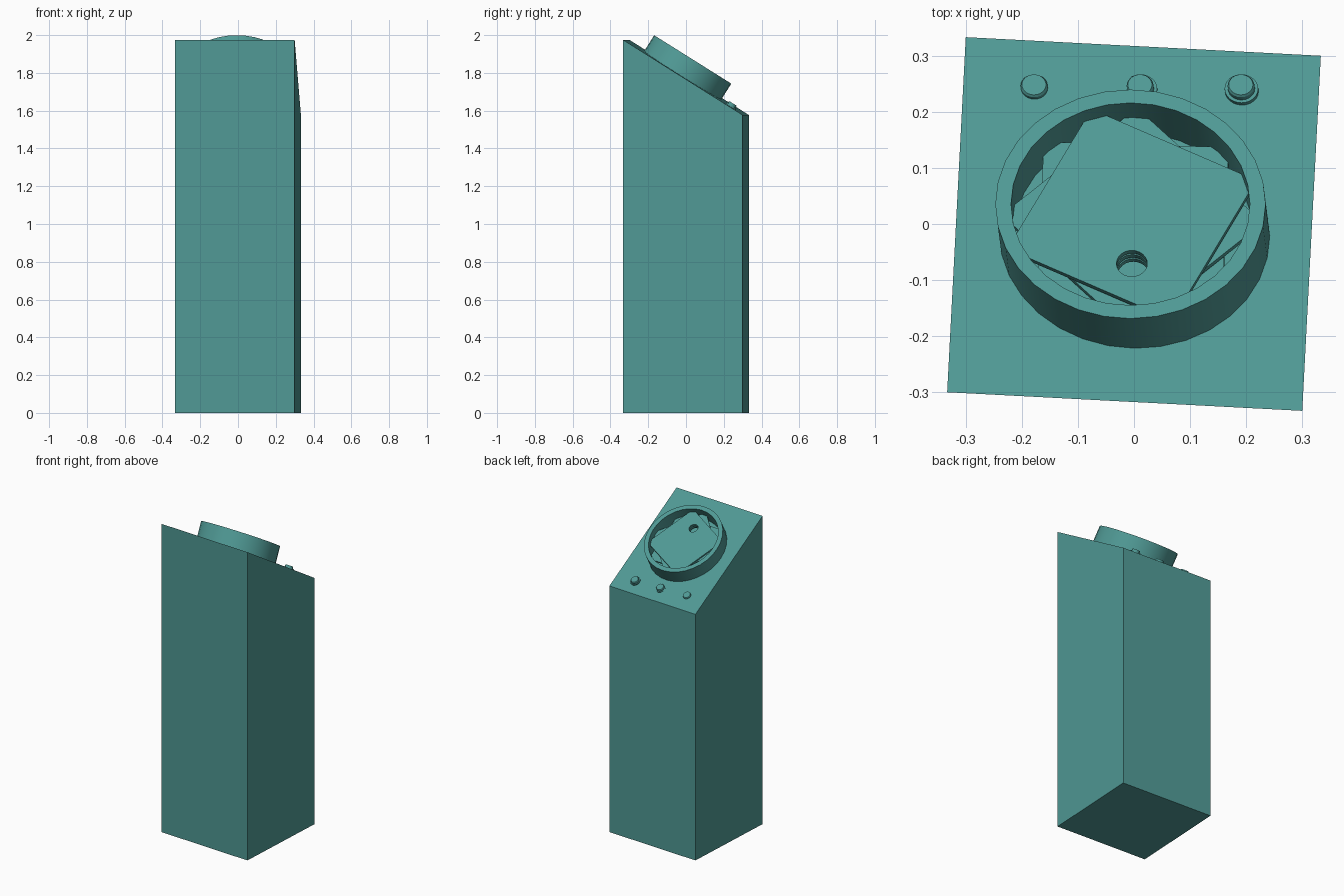
import bpy, bmesh, math
from mathutils import Matrix, Vector

if "Cube" in bpy.data.objects:
    bpy.data.objects.remove(bpy.data.objects["Cube"], do_unlink=True)

teal = bpy.data.materials.new("teal")
teal.use_nodes = True
TEAL = (0.08, 0.32, 0.30, 1)
teal.diffuse_color = TEAL
teal.node_tree.nodes["Principled BSDF"].inputs["Base Color"].default_value = TEAL

# Frame of the sloping control panel: across, down the slope, outwards
SLOPE = math.radians(32.1)
s, c = math.sin(SLOPE), math.cos(SLOPE)
PANEL = Matrix(((1, 0, -0.07, 0.0005),
                (0, c, s, -0.016),
                (0, -s, c, 1.789),
                (0, 0, 0, 1)))


def finish(name, bm, matrix, smooth=False):
    bm.transform(matrix)
    bmesh.ops.recalc_face_normals(bm, faces=bm.faces)
    mesh = bpy.data.meshes.new(name)
    bm.to_mesh(mesh)
    bm.free()
    mesh.materials.append(teal)
    obj = bpy.data.objects.new(name, mesh)
    bpy.context.collection.objects.link(obj)
    bpy.ops.object.select_all(action="DESELECT")
    bpy.context.view_layer.objects.active = obj
    obj.select_set(True)
    if smooth:
        bpy.ops.object.shade_smooth_by_angle(angle=math.radians(30))
    return obj


def lathe(name, profile, centre=(0, 0, 0), sides=32, hollow=False):
    """Turn a (radius, height) profile about the panel normal."""
    bm = bmesh.new()
    rings = []
    for r, h in profile:
        angles = [math.tau * i / sides for i in range(sides)]
        rings.append([bm.verts.new((r * math.cos(a), r * math.sin(a), h)) for a in angles])
    pairs = list(zip(rings, rings[1:]))
    if hollow:
        pairs.append((rings[-1], rings[0]))
    else:
        bm.faces.new(rings[0])
        bm.faces.new(rings[-1])
    for low, high in pairs:
        for i in range(sides):
            j = (i + 1) % sides
            bm.faces.new((low[i], low[j], high[j], high[i]))
    return finish(name, bm, PANEL @ Matrix.Translation(Vector(centre)), True)


def plate(name, angle, top, thickness):
    bm = bmesh.new()
    bmesh.ops.create_cube(bm, size=1)
    place = (Matrix.Translation((0, 0, top - thickness / 2))
             @ Matrix.Rotation(math.radians(angle), 4, "Z")
             @ Matrix.Diagonal((0.33, 0.33, thickness, 1)))
    return finish(name, bm, PANEL @ place)


# Tall column with a slanted top, slightly turned
bm = bmesh.new()
bmesh.ops.create_cube(bm, size=0.634)
for v in bm.verts:
    if v.co.z < 0:
        v.co.z = 0
    else:
        v.co.z = 1.975 if v.co.y < 0 else 1.577
finish("column", bm, Matrix.Rotation(math.radians(-3), 4, "Z"))

# Raised dial rim
lathe("dial_rim", [(0.241, -0.03), (0.241, 0.097), (0.213, 0.097), (0.213, -0.03)],
      hollow=True)

# Stacked square plates, each turned, pierced by one round hole
plates = [plate("upper_plate", -27, 0.062, 0.010),
          plate("middle_plate", 43, 0.048, 0.010),
          plate("lower_plate", -2, 0.034, 0.010)]
cutter = lathe("hole_cutter", [(0.0275, 0.0), (0.0275, 0.09)], (0, -0.103, 0), 24)
cutter.hide_render = True
for obj in plates:
    mod = obj.modifiers.new("hole", "BOOLEAN")
    mod.operation = "DIFFERENCE"
    mod.object = cutter
    bpy.context.view_layer.objects.active = obj
    bpy.ops.object.modifier_apply(modifier=mod.name)
bpy.data.objects.remove(cutter, do_unlink=True)

# Row of push buttons on washers
for side, x in (("right", -0.178), ("centre", 0.011), ("left", 0.191)):
    spot = (x, 0.304, 0)
    lathe(side + "_washer", [(0.030, -0.02), (0.030, 0.0)], spot, 24)
    lathe(side + "_button", [(0.024, -0.02), (0.024, 0.009), (0.0215, 0.013)], spot, 24)
